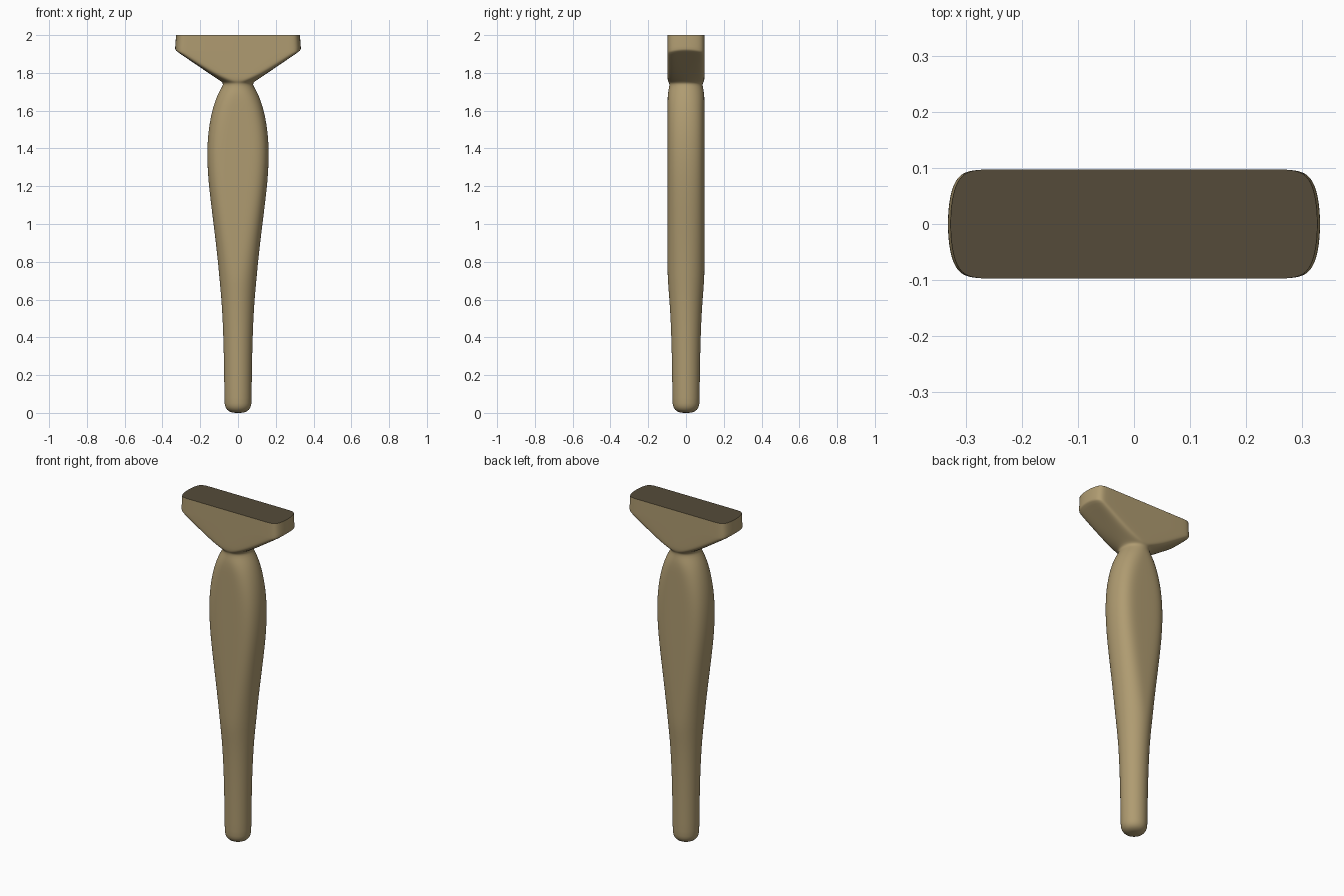
import bpy, bmesh, math

SEGS = 64


def material(name, rgb):
    m = bpy.data.materials.new(name)
    m.diffuse_color = (*rgb, 1)
    return m


wood = material("light_wood", (0.43, 0.33, 0.165))
dark = material("dark_brown", (0.090, 0.071, 0.041))

# rows: height, half width, half depth, squareness, drop of the ring towards front/back
rings = [
    (0.0, 0.02, 0.02, 2, 0), (0.004, 0.04, 0.04, 2, 0),
    (0.016, 0.060, 0.060, 2, 0), (0.038, 0.070, 0.070, 2, 0),
    (0.06, 0.072, 0.072, 2, 0), (0.2, 0.073, 0.073, 2, 0),
    (0.4, 0.077, 0.077, 2, 0), (0.55, 0.084, 0.084, 2, 0),
    (0.65, 0.092, 0.092, 2, 0), (0.72, 0.099, 0.0975, 2.1, 0),
    (0.82, 0.108, 0.098, 2.5, 0), (0.95, 0.123, 0.098, 3.2, 0),
    (1.1, 0.142, 0.098, 4, 0), (1.22, 0.156, 0.098, 4.5, 0),
    (1.33, 0.163, 0.098, 4.8, 0), (1.43, 0.162, 0.098, 4.8, 0),
    (1.52, 0.153, 0.098, 4.4, 0), (1.6, 0.137, 0.098, 3.6, 0),
    (1.66, 0.118, 0.098, 2.8, 0), (1.7, 0.100, 0.095, 2.2, 0),
    (1.73, 0.082, 0.088, 2, 0), (1.745, 0.078, 0.088, 2, 0),
    (1.757, 0.092, 0.094, 2.3, 0.004), (1.772, 0.115, 0.098, 3.2, 0.008),
    (1.81, 0.172, 0.098, 7, 0.013), (1.86, 0.245, 0.098, 13, 0.013),
    (1.913, 0.324, 0.098, 21, 0.013), (1.922, 0.333, 0.098, 22, 0.013),
    (1.932, 0.333, 0.098, 22, 0.01), (2.0, 0.328, 0.098, 22, 0),
]


def section(bm, z, a, b, p, drop):
    """Rounded cross-section with flat front and back and bowed ends."""
    out = []
    for i in range(SEGS):
        t = 2 * math.pi * (i + 0.5) / SEGS
        c, s = math.cos(t), math.sin(t)
        x = a * math.copysign(abs(c) ** (2 / p), c)
        out.append(bm.verts.new((x, b * s, z - drop * s * s)))
    return out


def finish(bm, name, mat, smooth):
    mesh = bpy.data.meshes.new(name)
    bm.to_mesh(mesh)
    bm.free()
    mesh.materials.append(mat)
    for f in mesh.polygons:
        f.use_smooth = smooth
    ob = bpy.data.objects.new(name, mesh)
    bpy.context.collection.objects.link(ob)
    return ob


# turned leg flaring into the head
bm = bmesh.new()
loops = [section(bm, *r) for r in rings]
for lo, hi in zip(loops, loops[1:]):
    for i in range(SEGS):
        j = (i + 1) % SEGS
        bm.faces.new((lo[i], lo[j], hi[j], hi[i]))
bm.faces.new(loops[0][::-1])  # foot
leg = finish(bm, "table_leg", wood, True)
sub = leg.modifiers.new("smooth", 'SUBSURF')
sub.levels = sub.render_levels = 1

# dark flat mounting face on top of the head
bm = bmesh.new()
bm.faces.new(section(bm, *rings[-1]))
finish(bm, "mounting_face", dark, False)
